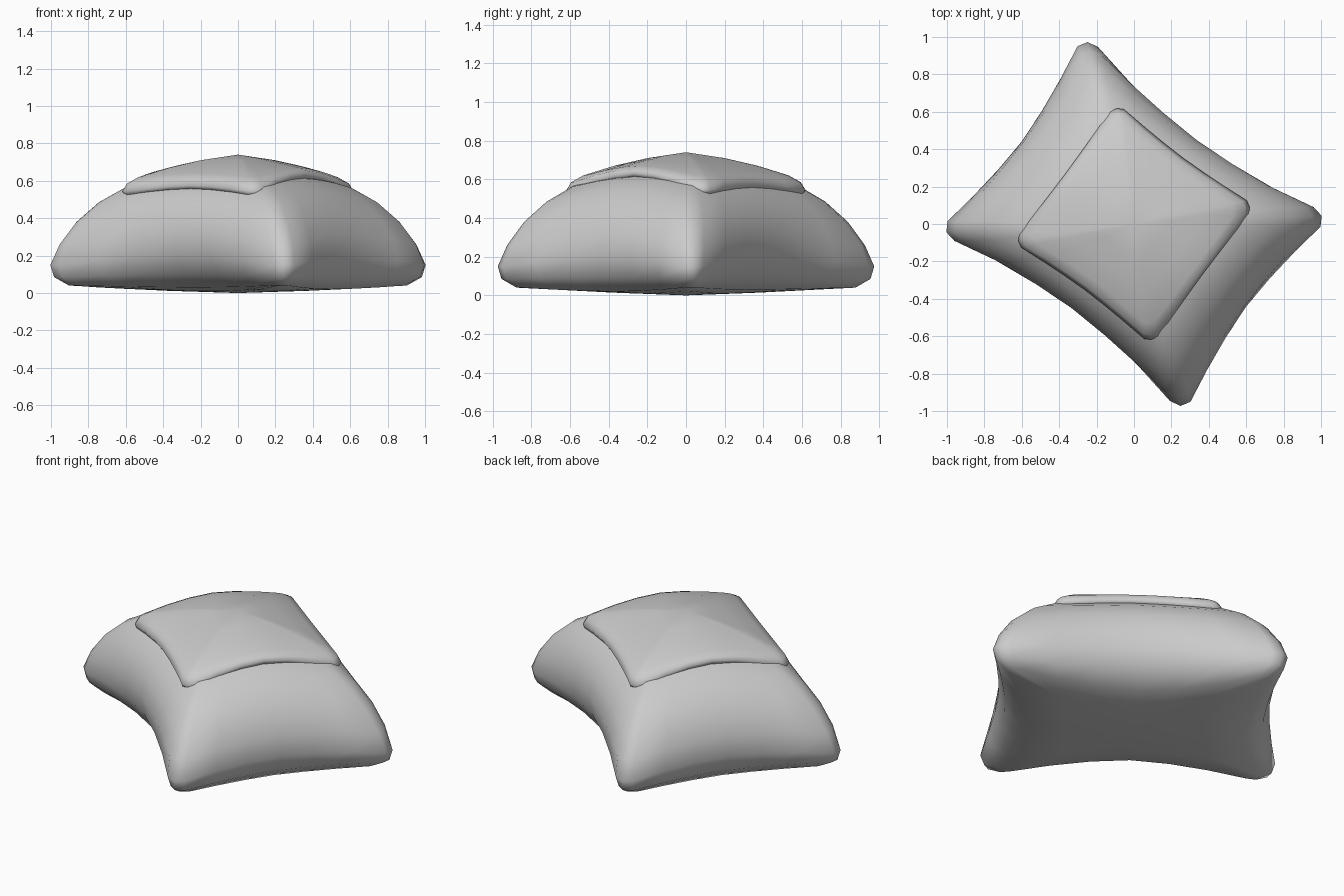
import bpy, bmesh, math

if "Cube" in bpy.data.objects:
    bpy.data.objects.remove(bpy.data.objects["Cube"])

TURN = math.radians(53.4)


def ring_points(ring, uc, vc, chamfer, power, steps=6):
    """One closed loop: a rounded rectangle with bowed sides and varying height."""
    f, um, vm, zc, zu, zv = ring
    cu, cv = uc * f, vc * f
    ts = [chamfer * (-1 + 2 * i / steps) for i in range(steps + 1)]
    side_u, side_v = [], []
    for t in ts:
        w = abs(t) ** power
        h = abs(t / chamfer) ** 1.7
        side_u.append((um + (cu - um) * w, cv * t, zu + (zc - zu) * h))
        side_v.append((-cu * t, vm + (cv - vm) * w, zv + (zc - zv) * h))
    half = []
    for side, sx in ((side_u, 1), (side_v, -1)):
        half += side
        # soft corner between neighbouring sides
        k = (1 + chamfer) / 2 + 0.01
        half.append((sx * cu * k, cv * k, zc))
    return half + [(-x, -y, z) for x, y, z in half]


def loft(name, rings, uc, vc, chamfer, power, z_bottom, z_top):
    bm = bmesh.new()
    loops = [[bm.verts.new(p) for p in ring_points(r, uc, vc, chamfer, power)] for r in rings]
    n = len(loops[0])
    for a, b in zip(loops, loops[1:]):
        for i in range(n):
            j = (i + 1) % n
            bm.faces.new((a[i], a[j], b[j], b[i]))
    for loop, z in ((loops[0], z_bottom), (loops[-1], z_top)):
        c = bm.verts.new((0, 0, z))
        for i in range(n):
            bm.faces.new((loop[i], loop[(i + 1) % n], c))
    bmesh.ops.recalc_face_normals(bm, faces=bm.faces)
    mesh = bpy.data.meshes.new(name)
    bm.to_mesh(mesh)
    bm.free()
    for p in mesh.polygons:
        p.use_smooth = True
    obj = bpy.data.objects.new(name, mesh)
    bpy.context.collection.objects.link(obj)
    obj.rotation_euler.z = TURN
    return obj


# Rings: corner scale, mid-side extents (u, v), heights at corner, u side, v side
# Domed cushion body
body = [
    (0.50, 0.24, 0.38, 0.02, 0.01, 0.01),
    (0.90, 0.38, 0.62, 0.04, 0.03, 0.02),
    (0.98, 0.49, 0.71, 0.085, 0.10, 0.09),
    (1.00, 0.545, 0.745, 0.15, 0.20, 0.19),
    (0.95, 0.56, 0.735, 0.26, 0.31, 0.31),
    (0.86, 0.54, 0.68, 0.38, 0.42, 0.43),
    (0.74, 0.485, 0.59, 0.485, 0.51, 0.535),
    (0.60, 0.40, 0.46, 0.565, 0.58, 0.61),
    (0.30, 0.19, 0.22, 0.65, 0.655, 0.665),
]
loft("cushion_body", body, 0.67, 0.825, 0.87, 1.6, 0.0, 0.68)

# Thin square pad draped over the top
pad = [
    (0.85, 0.37, 0.38, 0.53, 0.56, 0.60),
    (0.98, 0.425, 0.445, 0.52, 0.555, 0.615),
    (1.00, 0.44, 0.455, 0.545, 0.575, 0.635),
    (0.96, 0.42, 0.44, 0.585, 0.615, 0.655),
    (0.86, 0.37, 0.40, 0.62, 0.64, 0.67),
    (0.60, 0.26, 0.28, 0.67, 0.68, 0.695),
    (0.32, 0.14, 0.15, 0.71, 0.71, 0.717),
]
loft("top_pad", pad, 0.465, 0.465, 0.88, 1.6, 0.60, 0.74)
